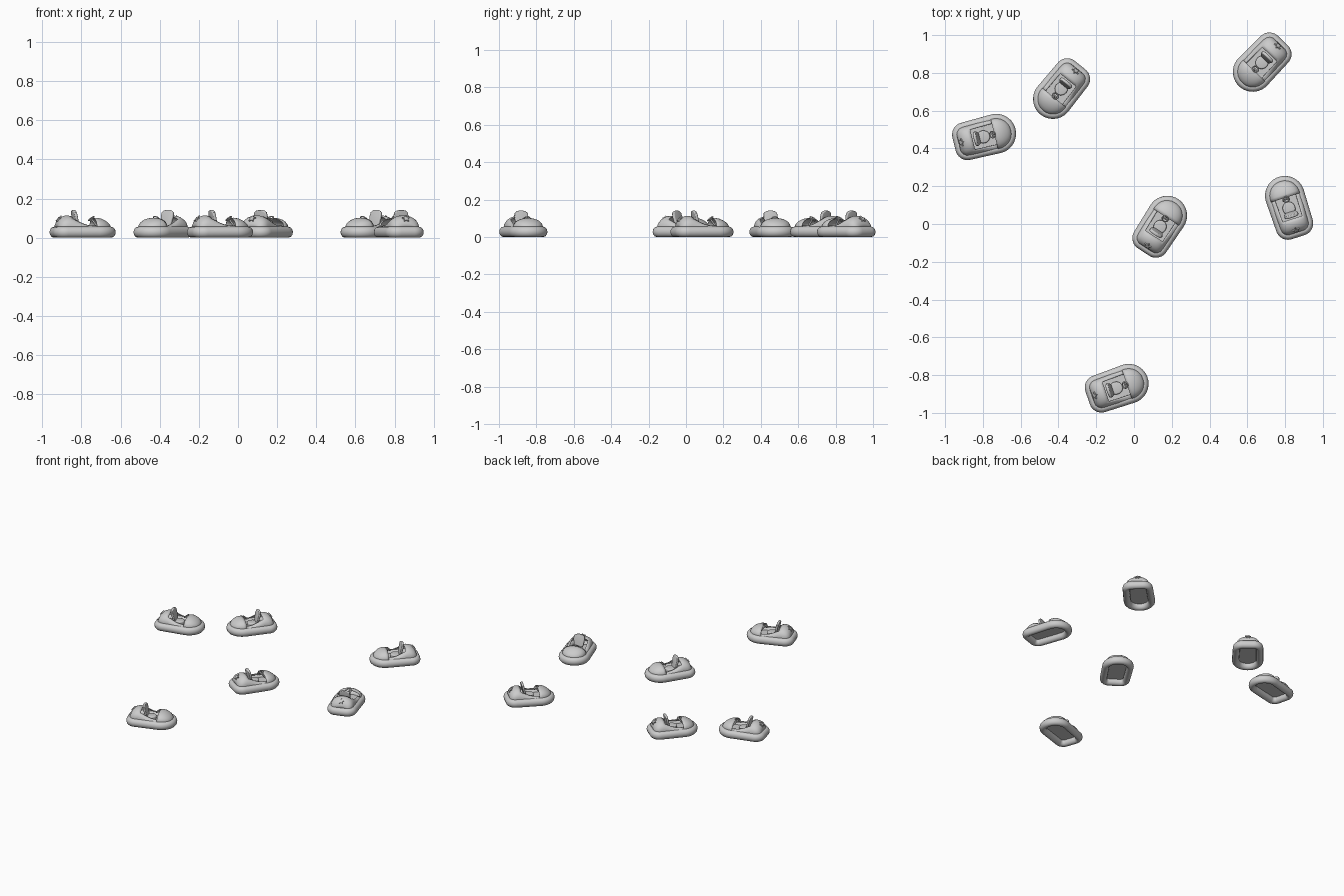
import bpy, bmesh
from math import sin, cos, pi, radians, sqrt
from mathutils import Matrix, Vector

if "Cube" in bpy.data.objects:
    bpy.data.objects.remove(bpy.data.objects["Cube"])

grey = bpy.data.materials.new("plain_grey")
grey.use_nodes = True
colour = (0.6, 0.6, 0.6, 1)
grey.diffuse_color = colour
grey.node_tree.nodes["Principled BSDF"].inputs["Base Color"].default_value = colour

# Plan of the car, nose towards +x: one big front arc, two rear corner arcs
FRONT_X, FRONT_R = 0.0625, 0.105
REAR_X, REAR_Y, REAR_R = -0.1025, 0.036, 0.065
INSET = 0.024


def outline(inset, n=10):
    pts = []
    arcs = ((FRONT_X, 0, FRONT_R, -pi / 2, pi / 2, 2 * n),
            (REAR_X, REAR_Y, REAR_R, pi / 2, pi, n),
            (REAR_X, -REAR_Y, REAR_R, pi, 1.5 * pi, n))
    for cx, cy, r, a0, a1, k in arcs:
        for i in range(k + 1):
            a = a0 + (a1 - a0) * i / k
            pts.append((cx + (r - inset) * cos(a), cy + (r - inset) * sin(a)))
    return pts


def half_width(x):
    fr, rr = FRONT_R - INSET, REAR_R - INSET
    if x > FRONT_X:
        return sqrt(max(0, fr ** 2 - (x - FRONT_X) ** 2))
    if x < REAR_X:
        return REAR_Y + sqrt(max(0, rr ** 2 - (x - REAR_X) ** 2))
    t = (x - REAR_X) / (FRONT_X - REAR_X)
    return (1 - t) * (REAR_Y + rr) + t * fr


def finish(bm, name, smooth=40):
    bmesh.ops.recalc_face_normals(bm, faces=bm.faces)
    mesh = bpy.data.meshes.new(name)
    bm.to_mesh(mesh)
    bm.free()
    mesh.materials.append(grey)
    ob = bpy.data.objects.new(name, mesh)
    bpy.context.collection.objects.link(ob)
    bpy.ops.object.select_all(action="DESELECT")
    ob.select_set(True)
    bpy.context.view_layer.objects.active = ob
    bpy.ops.object.shade_smooth_by_angle(angle=radians(smooth))
    return ob


def bridge(bm, rings, closed, skip=lambda i, j: False):
    for i, (a, b) in enumerate(zip(rings, rings[1:])):
        for j in range(len(a) if closed else len(a) - 1):
            if not skip(i, j):
                k = (j + 1) % len(a)
                bm.faces.new((a[j], a[k], b[k], b[j]))


def bumper():
    bm = bmesh.new()
    rings = []
    for i in range(13):
        a = 2 * pi * i / 12
        rings.append([bm.verts.new((x, y, 0.028 + 0.028 * sin(a)))
                      for x, y in outline(0.024 - 0.024 * cos(a))])
    bridge(bm, rings, True)
    bmesh.ops.remove_doubles(bm, verts=bm.verts, dist=1e-5)
    return finish(bm, "bumper")


def shell(name, stations, opening=None):
    """Arched skin through (x, height) stations, with an optional open top."""
    bm = bmesh.new()
    n = 20
    rings = []
    for x, h in stations:
        w = max(half_width(x), 0.002)
        ring = [bm.verts.new((x, -w, 0.035))]
        for i in range(n + 1):
            a = pi * i / n
            ring.append(bm.verts.new((x, -w * cos(a) if i != n / 2 else 0,
                                      0.048 + h * max(sin(a), 0) ** 0.8)))
        ring.append(bm.verts.new((x, w, 0.035)))
        rings.append(ring)

    def skip(i, j):
        return opening is not None and stations[i][0] >= opening and 6 <= j <= n - 5
    bridge(bm, rings, False, skip)
    ob = finish(bm, name)
    mod = ob.modifiers.new("thickness", "SOLIDIFY")
    mod.thickness = 0.004
    mod.offset = -1
    return ob


def floor():
    bm = bmesh.new()
    bm.faces.new([bm.verts.new((x, y, 0.036)) for x, y in outline(INSET)])
    bmesh.ops.solidify(bm, geom=bm.faces[:], thickness=0.004)
    return finish(bm, "floor")


def plate(name, points, thick, matrix, bevel=0):
    bm = bmesh.new()
    face = bm.faces.new([bm.verts.new((x, y, -thick / 2)) for x, y in points])
    ext = bmesh.ops.extrude_face_region(bm, geom=[face])
    verts = [v for v in ext["geom"] if isinstance(v, bmesh.types.BMVert)]
    bmesh.ops.translate(bm, verts=verts, vec=(0, 0, thick))
    if bevel:
        rims = [e for e in bm.edges if abs(e.verts[0].co.z - e.verts[1].co.z) < 1e-6]
        bmesh.ops.bevel(bm, geom=rims, offset=bevel, segments=3, affect="EDGES", profile=0.5)
    bm.transform(matrix)
    return finish(bm, name)


def facing(loc, normal):
    """Place a flat part with its local y pointing up and z along normal."""
    z = Vector(normal).normalized()
    x = Vector((0, 1, 0)).cross(z)
    rot = Matrix((-Vector((0, 1, 0)), x * 1, z)).transposed().to_4x4()
    if rot.col[1].z < 0:
        rot = rot @ Matrix.Rotation(pi, 4, "Z")
    return Matrix.Translation(loc) @ rot


def steering_wheel():
    bm = bmesh.new()
    rings = []
    for i in range(25):
        a = 2 * pi * i / 24
        rings.append([bm.verts.new(((0.017 + 0.0035 * cos(b)) * cos(a),
                                    (0.017 + 0.0035 * cos(b)) * sin(a), 0.0035 * sin(b)))
                      for b in (2 * pi * k / 8 for k in range(8))])
    bridge(bm, rings, True)
    bmesh.ops.remove_doubles(bm, verts=bm.verts, dist=1e-5)
    # Crossbar and column
    bar = bmesh.ops.create_cube(bm, size=1)["verts"]
    bmesh.ops.scale(bm, verts=bar, vec=(0.034, 0.007, 0.004))
    bmesh.ops.create_cone(bm, cap_ends=True, segments=10, radius1=0.005, radius2=0.005,
                          depth=0.05, matrix=Matrix.Translation((0, 0, -0.025)))
    bm.transform(facing((0.042, 0, 0.098), (-0.6, 0, 0.8)))
    return finish(bm, "steering_wheel")


# Rear body falls from a hump to low cockpit sides; the hood is a separate open cowl
rear = [(-0.1435, 0), (-0.141, 0.024), (-0.133, 0.042), (-0.118, 0.056), (-0.1, 0.064),
        (-0.083, 0.066), (-0.066, 0.062), (-0.05, 0.054), (-0.03, 0.041), (-0.01, 0.03),
        (0.01, 0.022), (0.035, 0.018), (0.062, 0.018)]
hood = [(0.052, 0.053), (0.07, 0.054), (0.088, 0.051), (0.105, 0.044), (0.12, 0.035),
        (0.132, 0.025), (0.14, 0.014), (0.1435, 0)]

# Shield-shaped backrest, round cushion and star badge
back = [(0.024, 0), (0.034, 0.03), (0.039, 0.065), (0.036, 0.085), (0.024, 0.094), (0.008, 0.098)]
back += [(-x, y) for x, y in reversed(back)]
disc = [(0.036 * cos(2 * pi * i / 20), 0.034 * sin(2 * pi * i / 20)) for i in range(20)]
star = [((0.021 if i % 2 == 0 else 0.01) * sin(pi * i / 5),
         (0.021 if i % 2 == 0 else 0.01) * cos(pi * i / 5)) for i in range(10)]

parts = [
    bumper(),
    shell("rear_body", rear, opening=-0.066),
    shell("hood", hood),
    floor(),
    plate("seat_back", back, 0.016, facing((-0.032, 0, 0.046), (1, 0, 0.22)), 0.005),
    plate("seat_cushion", disc, 0.026, Matrix.Translation((-0.008, 0, 0.05)), 0.007),
    plate("star_badge", star, 0.008, facing((-0.129, 0, 0.097), (-0.75, 0, 0.66))),
    steering_wheel(),
]

# Six cars: x, y, heading in degrees
cars = [(-0.79, 0.463, 14), (-0.39, 0.71, 231), (0.672, 0.85, 226),
        (0.818, 0.09, 108), (0.142, -0.008, 57), (-0.087, -0.866, 19)]
for n, (x, y, heading) in enumerate(cars, 1):
    place = Matrix.Translation((x, y, 0)) @ Matrix.Rotation(radians(heading), 4, "Z")
    for part in parts:
        ob = part if n == len(cars) else part.copy()
        if ob is not part:
            bpy.context.collection.objects.link(ob)
        ob.name = f"car_{n}_{part.data.name}"
        ob.matrix_world = place
